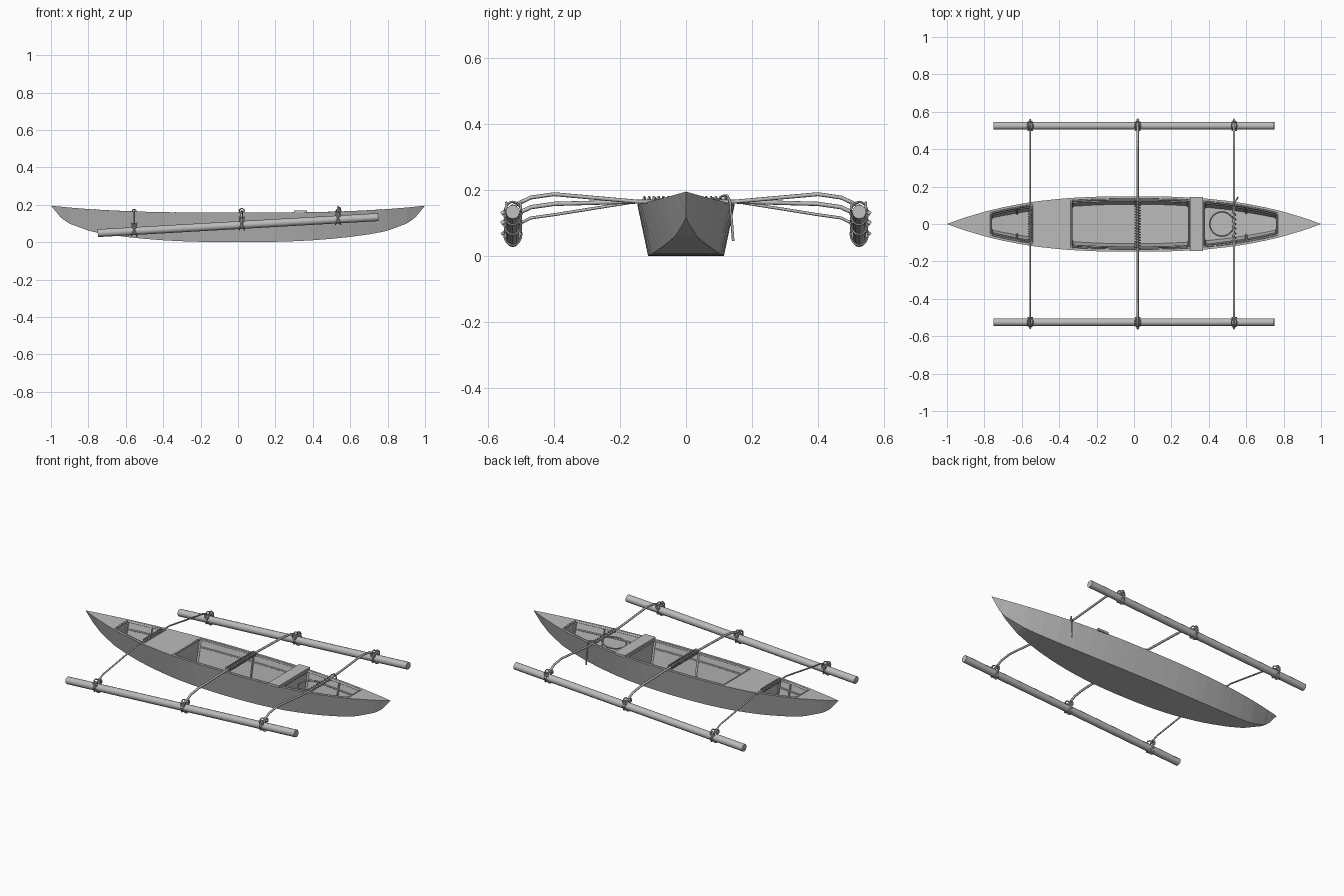
import bpy, bmesh
from math import sin, cos, pi
from mathutils import Vector

cube = bpy.data.objects.get("Cube")
if cube:
    bpy.data.objects.remove(cube, do_unlink=True)

grey = bpy.data.materials.new("weathered grey wood")
grey.use_nodes = True
grey.diffuse_color = (0.5, 0.5, 0.5, 1)
grey.node_tree.nodes["Principled BSDF"].inputs["Base Color"].default_value = (0.5, 0.5, 0.5, 1)


def add(name, mesh, smooth=False):
    mesh.materials.clear()
    mesh.materials.append(grey)
    ob = bpy.data.objects.new(name, mesh)
    bpy.context.collection.objects.link(ob)
    for p in mesh.polygons:
        p.use_smooth = smooth


def finish(name, bm):
    bmesh.ops.remove_doubles(bm, verts=bm.verts, dist=0.0003)
    bmesh.ops.recalc_face_normals(bm, faces=bm.faces)
    mesh = bpy.data.meshes.new(name)
    bm.to_mesh(mesh)
    bm.free()
    add(name, mesh)


def rope(name, paths, r, sides=2, closed=False):
    """Round tubes along one or more point paths."""
    cu = bpy.data.curves.new(name, 'CURVE')
    cu.dimensions = '3D'
    cu.bevel_depth, cu.bevel_resolution, cu.use_fill_caps = r, sides, True
    for path in paths:
        s = cu.splines.new('POLY')
        s.points.add(len(path) - 1)
        for pt, co in zip(s.points, path):
            pt.co = (*co, 1)
        s.use_cyclic_u = closed
    tmp = bpy.data.objects.new(name, cu)
    bpy.context.collection.objects.link(tmp)
    bpy.context.view_layer.update()
    dg = bpy.context.evaluated_depsgraph_get()
    mesh = bpy.data.meshes.new_from_object(tmp.evaluated_get(dg))
    bpy.data.objects.remove(tmp, do_unlink=True)
    mesh.set_sharp_from_angle(angle=pi / 3)
    add(name, mesh, True)


def prism(name, sections):
    """Solid lofted through rings with equal point counts."""
    bm = bmesh.new()
    rings = [[bm.verts.new(c) for c in s] for s in sections]
    n = len(rings[0])
    for a, b in zip(rings, rings[1:]):
        for i in range(n):
            bm.faces.new((a[i], a[(i + 1) % n], b[(i + 1) % n], b[i]))
    bm.faces.new(rings[0])
    bm.faces.new(rings[-1])
    finish(name, bm)


# Hull lines
def half_width(x): return 0.148 * (1 - abs(x) ** 2.6)
def bottom_width(x): return 0.115 * max(0, 1 - (abs(x) / 0.93) ** 2.2)
def keel(x): return 0.1 * abs(x) ** 2.5 + 0.095 * abs(x) ** 14
def sheer(x): return 0.158 + 0.037 * abs(x) ** 3
def floor_z(x): return keel(x) + 0.012


def inner_width(x, z):
    t = (z - keel(x)) / max(0.0001, sheer(x) - keel(x))
    width = bottom_width(x) * (1 - t) + half_width(x) * t - 0.012
    return min(half_width(x), max(0.004, width))


WELLS = [(-0.77, -0.54), (-0.34, 0.30), (0.37, 0.77)]
xs = sorted({round(-1 + i * 0.1, 2) for i in range(21)} | {-0.95, 0.95, -0.93, 0.93}
            | {x for w in WELLS for x in w})

# Hull: planked shell, decks, and open wells with inner walls and bulkheads
bm = bmesh.new()


def face(*pts):
    pts = [Vector(p) for p in pts]
    keep = [p for i, p in enumerate(pts) if (p - pts[i - 1]).length > 1e-5]
    if len(keep) > 2:
        bm.faces.new([bm.verts.new(p) for p in keep])


def section(x):
    f = floor_z(x)
    return {'gun': (half_width(x), sheer(x)), 'chine': (bottom_width(x), keel(x)),
            'rim': (inner_width(x, sheer(x)), sheer(x)), 'floor': (inner_width(x, f), f)}


def strip(a, b, ka, kb, side):
    A, B = section(a), section(b)
    pts = [(a, *A[ka]), (b, *B[ka]), (b, *B[kb]), (a, *A[kb])]
    face(*[(x, y * side, z) for x, y, z in pts])


def across(a, b, k):
    (ya, za), (yb, zb) = section(a)[k], section(b)[k]
    face((a, -ya, za), (b, -yb, zb), (b, yb, zb), (a, ya, za))


for a, b in zip(xs, xs[1:]):
    is_open = any(lo <= (a + b) / 2 <= hi for lo, hi in WELLS)
    across(a, b, 'chine')
    for side in (1, -1):
        strip(a, b, 'gun', 'chine', side)
        strip(a, b, 'gun', 'rim', side)
        if is_open:
            strip(a, b, 'rim', 'floor', side)
    across(a, b, 'floor' if is_open else 'rim')
for x in (x for w in WELLS for x in w):
    (yr, zr), (yf, zf) = section(x)['rim'], section(x)['floor']
    face((x, -yr, zr), (x, yr, zr), (x, yf, zf), (x, -yf, zf))
finish("hull", bm)


# Rim rails, stringers and ribs lining each well
def wall_points(lo, hi, drop, inset):
    return [[(x, s * (inner_width(x, sheer(x) - drop) - inset), sheer(x) - drop)
             for x in [lo + (hi - lo) * i / 6 for i in range(7)]] for s in (1, -1)]


for n, (lo, hi) in enumerate(WELLS):
    rope(f"rim_rail_{n}", wall_points(lo, hi, 0.004, 0.004), 0.005, 1)
    rope(f"stringer_{n}", wall_points(lo, hi, 0.045, 0.003), 0.004, 1)
    ends = [[(x, s * inner_width(x, sheer(x)), sheer(x) - 0.003) for s in (-1, 1)]
            for x in (lo + 0.005, hi - 0.005)]
    rope(f"end_rail_{n}", ends, 0.005, 1)
    ribs = []
    for x in (lo + 0.008, (lo + hi) / 2 + 0.03, hi - 0.008):
        for s in (1, -1):
            ribs.append([(x, s * (inner_width(x, z) - 0.003), z) for z in (floor_z(x), sheer(x) - 0.003)])
    rope(f"ribs_{n}", ribs, 0.006, 1)

# Floor planks in the middle well
for i in range(5):
    y = (i - 2) * 0.036
    prism(f"floor_plank_{i}", [[(x, y + dy, floor_z(x) + dz) for dy, dz in
          ((-0.016, 0), (0.016, 0), (0.016, 0.006), (-0.016, 0.006))]
          for x in (-0.335, -0.15, 0, 0.15, 0.295)])

# Seat plank across the gunwales
prism("seat_plank", [[(x, y, z) for y, z in ((-0.145, 0.156), (0.145, 0.156), (0.145, 0.169), (-0.145, 0.169))]
                     for x in (0.3, 0.37)])


# Floats, sloping up towards the bow
def float_z(x): return 0.092 + 0.057 * (x - 0.02)


for s, label in ((1, "left"), (-1, "right")):
    rope(f"{label}_float", [[(x, s * 0.525, float_z(x)) for x in (-0.75, 0.75)]], 0.021, 4)

# Booms with lashings at each float
BOOMS = [("rear", -0.555, 0.0045), ("middle", 0.02, 0.0065), ("front", 0.535, 0.006)]
for label, bx, br in BOOMS:
    fz = float_z(bx)
    arm = [(0.15, 0.165), (0.4, fz + 0.066), (0.47, fz + 0.056), (0.525, fz + 0.03), (0.56, fz + 0.006)]
    path = [(bx, -y, z) for y, z in reversed(arm)] + [(bx, y, z) for y, z in arm]
    rope(f"{label}_boom", [path], br, 2)
    rings = []
    for s in (1, -1):
        for skew in (-0.014, 0.014):
            rings.append([(bx + skew * sin(t), s * 0.525 + 0.026 * cos(t), fz + 0.008 + 0.035 * sin(t))
                          for t in [i * pi / 8 for i in range(16)]])
        for y in (0.5, 0.545):
            rings.append([(bx + 0.012 * cos(t), s * y, fz + 0.027 + 0.014 * sin(t))
                          for t in [i * pi / 6 for i in range(12)]])
    rope(f"{label}_float_lashing", rings, 0.0035, 1, closed=True)


# Coiled rope binding each boom to the hull
def coil(name, bx, reach, turns, rad):
    n = turns * 10
    rope(name, [[(bx + rad * cos(i * pi / 5), reach * (2 * i / n - 1), 0.166 + rad * sin(i * pi / 5))
                 for i in range(n + 1)]], 0.003, 1)


coil("rear_coil", -0.555, 0.085, 13, 0.010)
coil("middle_coil", 0.02, 0.13, 18, 0.014)
coil("front_coil", 0.535, 0.10, 8, 0.010)

# Loose loop and hanging tail of the bow rope
loop = [(0.47 + 0.065 * cos(t), 0.065 * sin(t), 0.158 - 0.02 * sin(t / 2)) for t in [i * pi / 12 for i in range(24)]]
rope("bow_rope_loop", [loop], 0.004, 1, closed=True)
rope("bow_rope_tail", [[(0.53, 0.09, 0.165), (0.535, 0.11, 0.182), (0.545, 0.125, 0.184),
                        (0.55, 0.133, 0.165), (0.553, 0.138, 0.11), (0.555, 0.143, 0.045)]], 0.004, 1)
